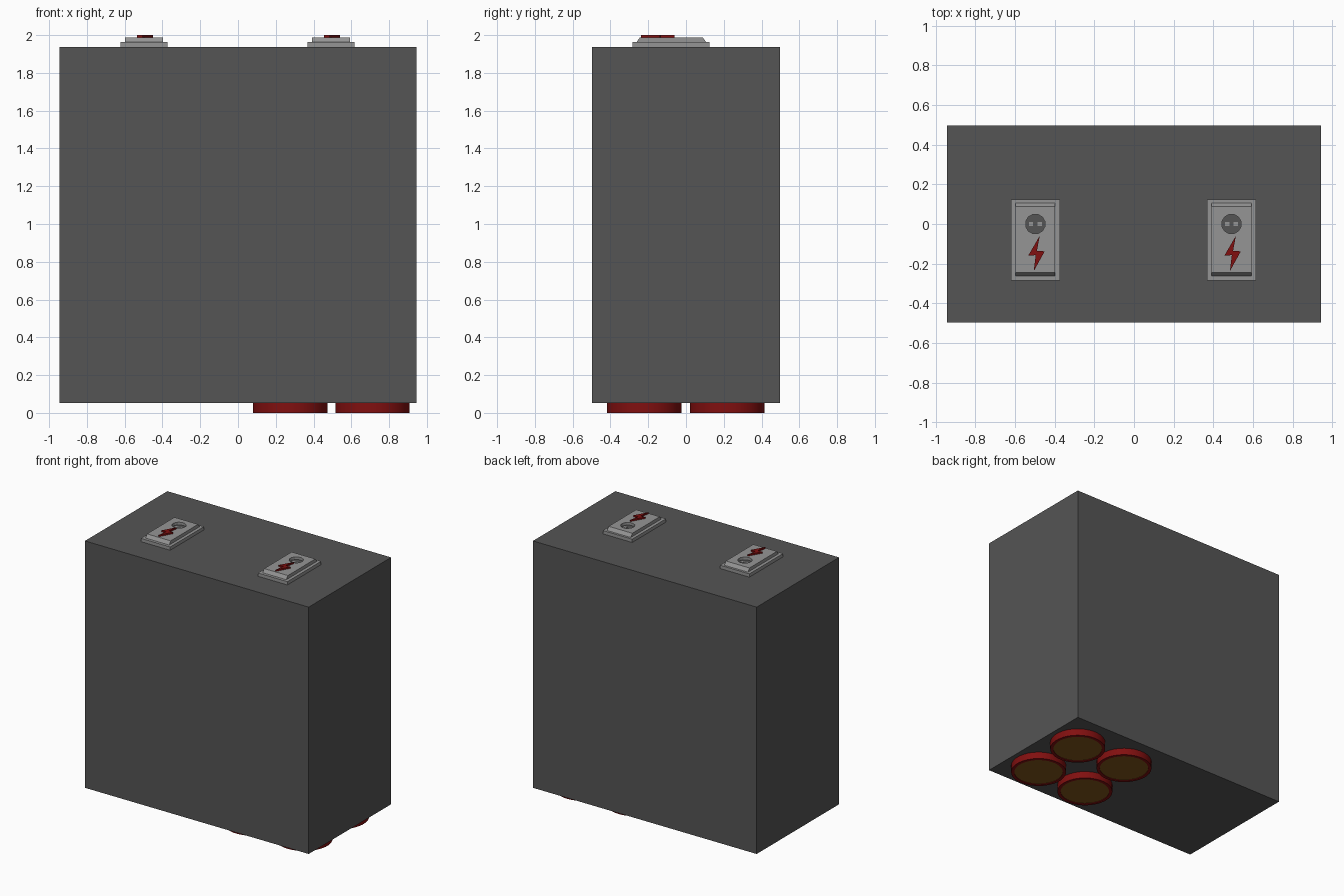
import bpy, bmesh, math

if "Cube" in bpy.data.objects:
    bpy.data.objects.remove(bpy.data.objects["Cube"])


def material(name, rgb):
    m = bpy.data.materials.new(name)
    m.diffuse_color = (*rgb, 1)
    m.use_nodes = True
    m.node_tree.nodes["Principled BSDF"].inputs["Base Color"].default_value = m.diffuse_color
    return m


DARK = material("dark_grey", (0.09, 0.09, 0.09))
LIGHT = material("light_grey", (0.30, 0.30, 0.30))
RED = material("red", (0.22, 0.005, 0.005))
BROWN = material("brown", (0.22, 0.09, 0.01))


def make(name, bm, mat):
    bmesh.ops.recalc_face_normals(bm, faces=bm.faces)
    me = bpy.data.meshes.new(name)
    bm.to_mesh(me)
    bm.free()
    ob = bpy.data.objects.new(name, me)
    bpy.context.collection.objects.link(ob)
    me.materials.append(mat)
    return ob


def box(name, x, y, z, mat):
    bm = bmesh.new()
    bmesh.ops.create_cube(bm, size=1)
    for v in bm.verts:
        v.co = [r[0] if c < 0 else r[1] for c, r in zip(v.co, (x, y, z))]
    return make(name, bm, mat)


def prism(name, points, offset, mat):
    """Extrude a closed 3D outline by an offset vector."""
    bm = bmesh.new()
    face = bm.faces.new([bm.verts.new(p) for p in points])
    new = bmesh.ops.extrude_face_region(bm, geom=[face], use_keep_orig=True)["geom"]
    bmesh.ops.translate(bm, vec=offset,
                        verts=[g for g in new if isinstance(g, bmesh.types.BMVert)])
    return make(name, bm, mat)


def circle(x, y, z, r, n):
    return [(x + r * math.cos(math.tau * (i + .5) / n),
             y + r * math.sin(math.tau * (i + .5) / n), z) for i in range(n)]


def smooth(ob):
    bpy.ops.object.select_all(action='DESELECT')
    ob.select_set(True)
    bpy.context.view_layer.objects.active = ob
    bpy.ops.object.shade_smooth_by_angle(angle=math.radians(30))


# Main body
box("body", (-0.945, 0.945), (-0.497, 0.497), (0.053, 1.938), DARK)

# Power outlets on top
BOLT = [(0.022, -0.06), (-0.036, -0.16), (0.002, -0.157),
        (-0.008, -0.238), (0.047, -0.138), (0.008, -0.136)]
for side, cx in (("left", -0.498), ("right", 0.492)):
    box(f"outlet_plate_{side}", (cx - 0.124, cx + 0.124), (-0.284, 0.124),
        (1.938, 1.963), LIGHT)
    # Raised cover with sloped ends
    cover = prism(f"outlet_cover_{side}",
                  [(cx - 0.1, y, z) for y, z in
                   ((-0.262, 1.963), (0.107, 1.963), (0.088, 1.988), (-0.244, 1.988))],
                  (0.2, 0, 0), LIGHT)
    # Round socket recess, with a dark floor and two contacts
    cutter = prism(f"socket_cutter_{side}", circle(cx, 0, 1.95, 0.05, 12), (0, 0, 0.1), LIGHT)
    cutter.hide_render = True
    cutter.hide_viewport = True
    cut = cover.modifiers.new("socket", 'BOOLEAN')
    cut.operation, cut.object, cut.solver = 'DIFFERENCE', cutter, 'EXACT'
    prism(f"socket_floor_{side}", circle(cx, 0, 1.96, 0.05, 12), (0, 0, 0.007), DARK)
    for i, dx in enumerate((-0.022, 0.022)):
        box(f"socket_contact_{side}_{i}", (cx + dx - 0.011, cx + dx + 0.011),
            (-0.01, 0.01), (1.96, 1.969), LIGHT)
    # Lightning bolt sign
    prism(f"bolt_{side}", [(cx + x, y, 1.985) for x, y in BOLT], (0, 0, 0.015), RED)

# Round feet: red hoop around a brown pad
for x in (0.277, 0.712):
    for y in (-0.22, 0.218):
        bm = bmesh.new()
        n, rings = 32, []
        for r, z in ((0.175, 0.053), (0.198, 0.053), (0.198, 0), (0.175, 0)):
            rings.append([bm.verts.new(p) for p in circle(x, y, z, r, n)])
        for k in range(4):
            a, b = rings[k], rings[(k + 1) % 4]
            for i in range(n):
                j = (i + 1) % n
                bm.faces.new((a[i], a[j], b[j], b[i]))
        smooth(make("foot_hoop", bm, RED))
        smooth(prism("foot_pad", circle(x, y, 0.004, 0.175, n), (0, 0, 0.049), BROWN))
